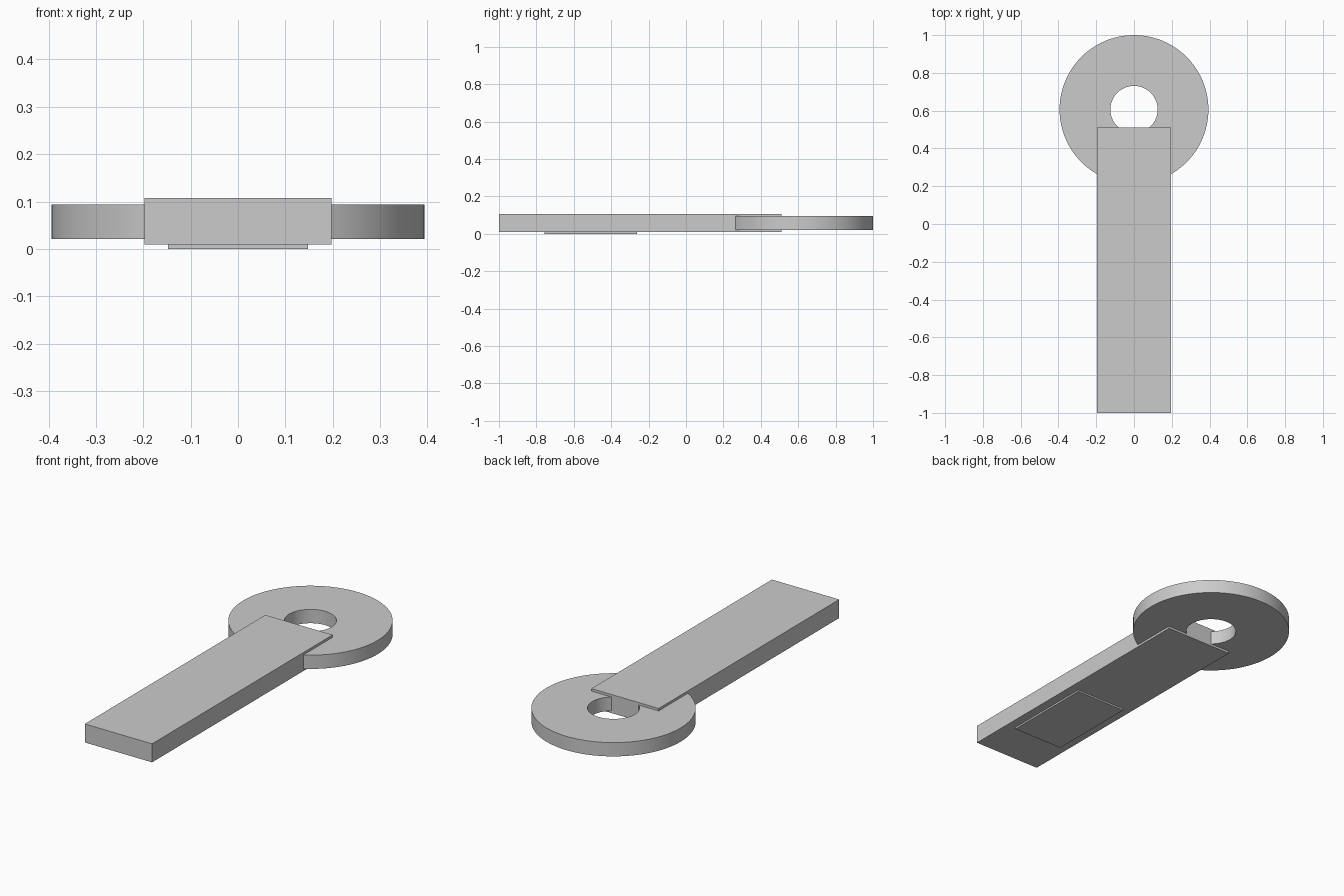
import bpy
import bmesh
from math import radians
from mathutils import Matrix, Vector

if "Cube" in bpy.data.objects:
    bpy.data.objects.remove(bpy.data.objects["Cube"], do_unlink=True)

grey = bpy.data.materials.new("plain_grey")
grey.use_nodes = True
colour = (0.6, 0.6, 0.6, 1)
grey.diffuse_color = colour
grey.node_tree.nodes["Principled BSDF"].inputs["Base Color"].default_value = colour


def add_object(name, bm):
    bmesh.ops.recalc_face_normals(bm, faces=bm.faces)
    mesh = bpy.data.meshes.new(name)
    bm.to_mesh(mesh)
    bm.free()
    mesh.materials.append(grey)
    obj = bpy.data.objects.new(name, mesh)
    bpy.context.collection.objects.link(obj)
    return obj


def box(name, half_width, y0, y1, z0, z1):
    bm = bmesh.new()
    size = Vector((2 * half_width, y1 - y0, z1 - z0))
    centre = Vector((0, (y0 + y1) / 2, (z0 + z1) / 2))
    bmesh.ops.create_cube(bm, size=1, matrix=Matrix.Translation(centre) @ Matrix.Diagonal(size).to_4x4())
    return add_object(name, bm)


def ring(name, centre_y, inner, outer, z0, z1, sides=96):
    # Rectangular profile spun around a vertical axis
    bm = bmesh.new()
    profile = [(inner, z0), (outer, z0), (outer, z1), (inner, z1)]
    verts = [bm.verts.new((r, centre_y, z)) for r, z in profile]
    edges = [bm.edges.new((verts[i], verts[(i + 1) % 4])) for i in range(4)]
    bmesh.ops.spin(bm, geom=verts + edges, cent=(0, centre_y, 0), axis=(0, 0, 1),
                   angle=radians(360), steps=sides)
    bmesh.ops.remove_doubles(bm, verts=bm.verts, dist=0.0001)
    obj = add_object(name, bm)
    bpy.ops.object.select_all(action="DESELECT")
    obj.select_set(True)
    bpy.context.view_layer.objects.active = obj
    bpy.ops.object.shade_smooth_by_angle(angle=radians(30))
    return obj


# Long flat body, thin plate on its underside, and the key ring disc
box("body", 0.197, -1, 0.51, 0.009, 0.107)
box("underside_plate", 0.148, -0.757, -0.262, 0, 0.009)
ring("ring", 0.606, 0.125, 0.394, 0.021, 0.094)
